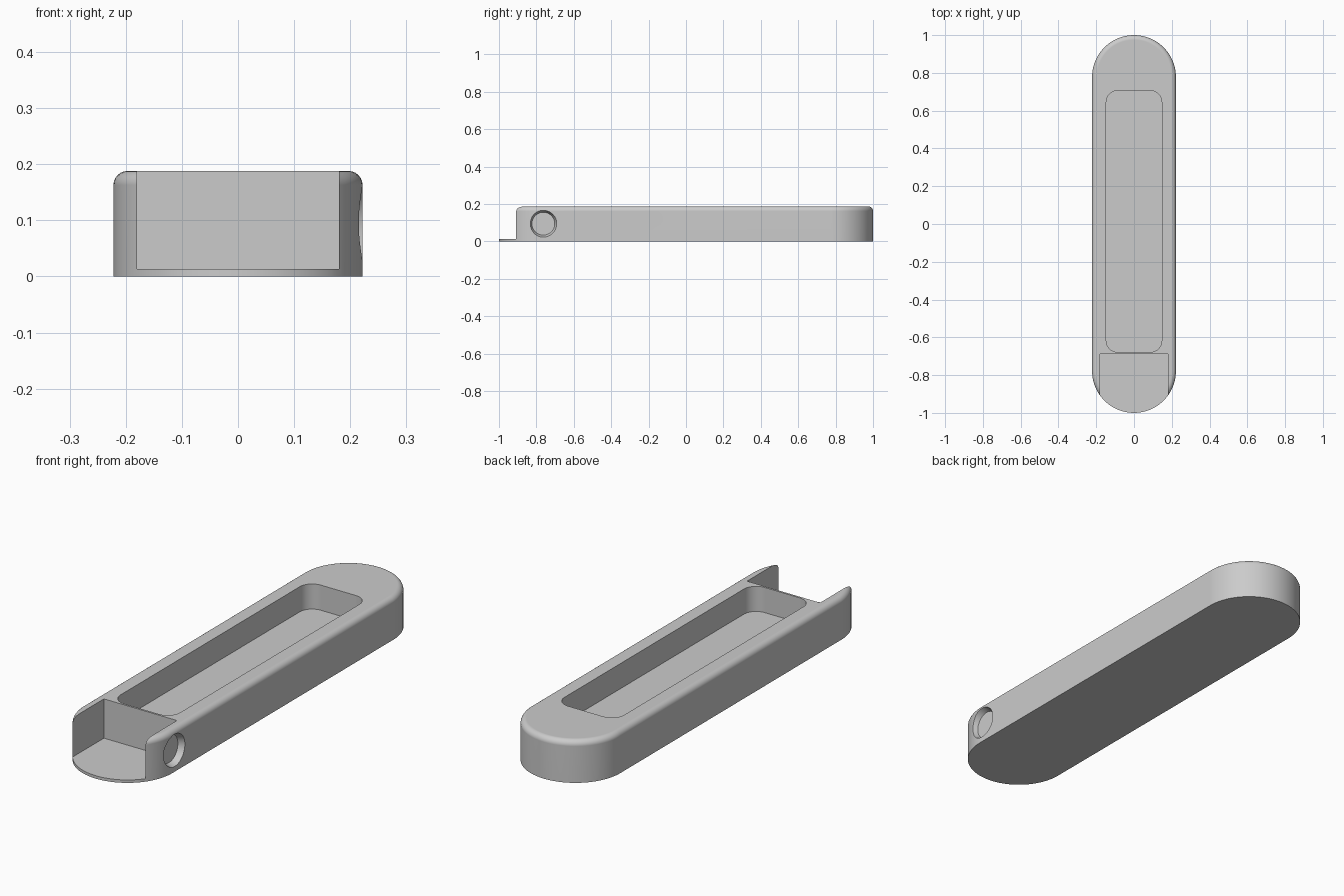
import bpy, bmesh
from math import sin, cos, pi
from mathutils import Matrix

if "Cube" in bpy.data.objects:
    bpy.data.objects.remove(bpy.data.objects["Cube"], do_unlink=True)

R, HEIGHT, FILLET = 0.222, 0.188, 0.025
HALF = 1 - R

grey = bpy.data.materials.new("plain grey")
grey.use_nodes = True
grey.diffuse_color = (0.6, 0.6, 0.6, 1)
grey.node_tree.nodes["Principled BSDF"].inputs["Base Color"].default_value = grey.diffuse_color


def rounded_outline(hx, hy, r, steps, cy=0.0):
    """Rectangle of half size hx, hy with corners of radius r."""
    points = []
    corners = ((1, 1), (-1, 1), (-1, -1), (1, -1))
    for q, (sx, sy) in enumerate(corners):
        for i in range(steps + 1):
            a = (q + i / steps) * pi / 2
            p = (sx * (hx - r) + r * cos(a), cy + sy * (hy - r) + r * sin(a))
            if not points or abs(p[0] - points[-1][0]) + abs(p[1] - points[-1][1]) > 1e-5:
                points.append(p)
    if abs(points[0][0] - points[-1][0]) + abs(points[0][1] - points[-1][1]) < 1e-5:
        points.pop()
    return points


def finish(name, bm):
    bmesh.ops.recalc_face_normals(bm, faces=bm.faces)
    mesh = bpy.data.meshes.new(name)
    bm.to_mesh(mesh)
    bm.free()
    mesh.materials.append(grey)
    obj = bpy.data.objects.new(name, mesh)
    bpy.context.collection.objects.link(obj)
    return obj


def loft(name, rings):
    """Skin a stack of (outline, z) rings and cap both ends."""
    bm = bmesh.new()
    loops = [[bm.verts.new((x, y, z)) for x, y in outline] for outline, z in rings]
    n = len(loops[0])
    for low, high in zip(loops, loops[1:]):
        for i in range(n):
            j = (i + 1) % n
            bm.faces.new((low[i], low[j], high[j], high[i]))
    bm.faces.new(loops[0])
    bm.faces.new(loops[-1])
    return finish(name, bm)


# Long body with round ends and a softened top edge
rings = [(rounded_outline(R, 1, R, 24), 0)]
for i in range(7):
    a = i / 6 * pi / 2
    r = R - FILLET * (1 - cos(a))
    rings.append((rounded_outline(r, HALF + r, r, 24), HEIGHT - FILLET * (1 - sin(a))))
body = loft("tray_body", rings)

# Long recessed pocket in the top
pocket = rounded_outline(0.147, 0.692, 0.06, 10, 0.014)
pocket_cutter = loft("pocket_cutter", [(pocket, 0.076), (pocket, 0.3)])

# Open notch across the front end, leaving a thin floor
bm = bmesh.new()
bmesh.ops.create_cube(bm, size=1, matrix=Matrix.Translation((0, -0.94, 0.163))
                      @ Matrix.Diagonal((0.36, 0.506, 0.3, 1)))
notch_cutter = finish("notch_cutter", bm)

# Shallow tapered round recess in one side
bm = bmesh.new()
bmesh.ops.create_cone(bm, cap_ends=True, segments=48, radius1=0.061, radius2=0.083, depth=0.055,
                      matrix=Matrix.Translation((0.2225, -0.763, 0.095))
                      @ Matrix.Rotation(pi / 2, 4, 'Y'))
recess_cutter = finish("recess_cutter", bm)

bpy.ops.object.select_all(action='DESELECT')
bpy.context.view_layer.objects.active = body
body.select_set(True)
for cutter in (pocket_cutter, notch_cutter, recess_cutter):
    cutter.hide_render = True
    cut = body.modifiers.new(cutter.name, 'BOOLEAN')
    cut.operation, cut.solver, cut.object = 'DIFFERENCE', 'EXACT', cutter
    bpy.ops.object.modifier_apply(modifier=cut.name)
    bpy.data.objects.remove(cutter, do_unlink=True)

# Smooth curves, crisp flat faces
bpy.ops.object.shade_smooth_by_angle(angle=pi / 7)
weighted = body.modifiers.new("weighted_normals", 'WEIGHTED_NORMAL')
weighted.keep_sharp = True
